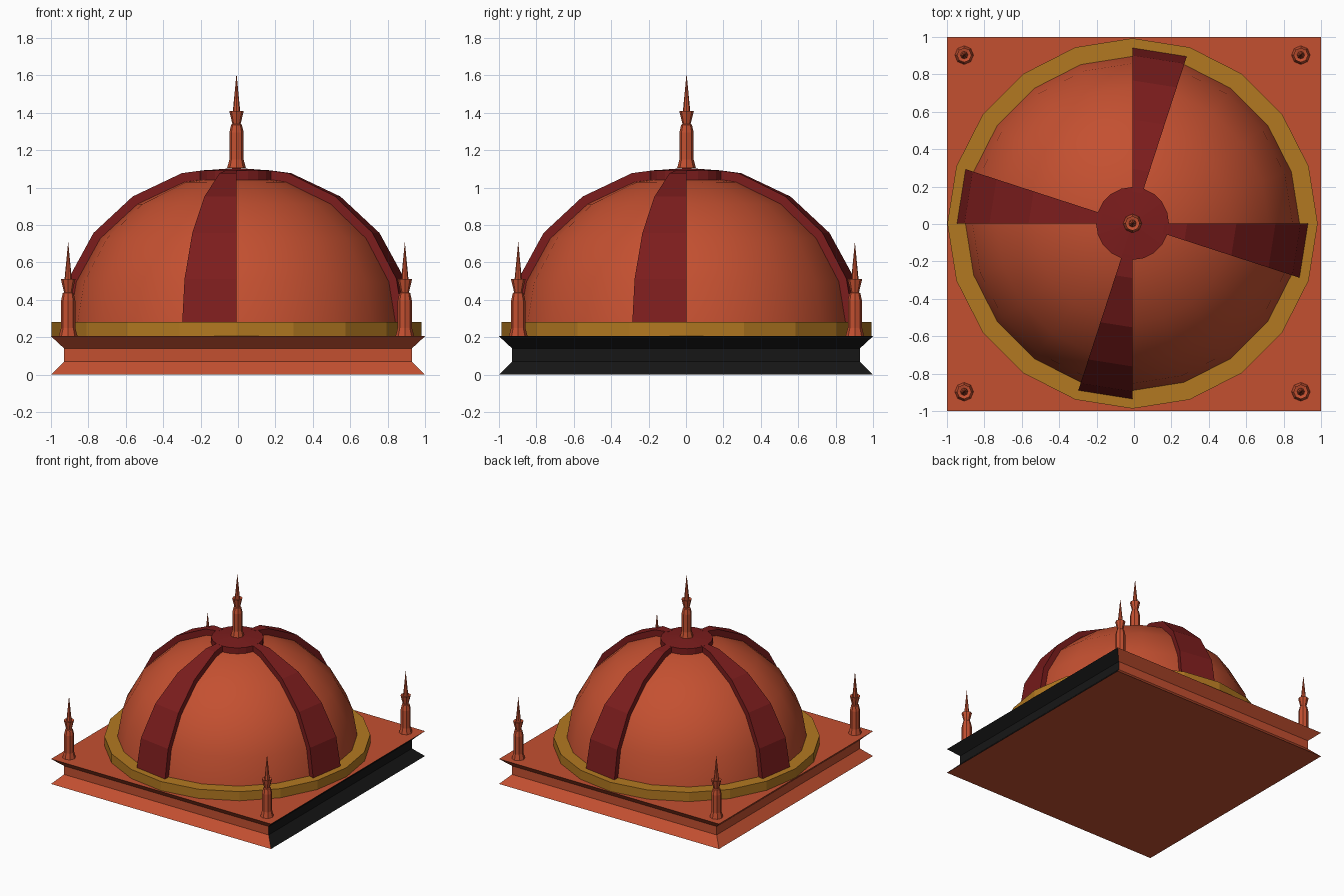
import bpy, bmesh
from math import sin, cos, pi, radians
from mathutils import Matrix, Vector

if "Cube" in bpy.data.objects:
    bpy.data.objects.remove(bpy.data.objects["Cube"])

CX, CY = -0.008, 0.003      # shared axis of the round parts
SEG = 20                    # sides of dome, ring and cap


def material(name, rgb):
    m = bpy.data.materials.new(name)
    m.diffuse_color = (*rgb, 1)
    m.use_nodes = True
    m.node_tree.nodes["Principled BSDF"].inputs["Base Color"].default_value = m.diffuse_color
    return m


TERRACOTTA = material("terracotta", (0.55, 0.08, 0.03))
DARK_RED = material("dark_red", (0.2, 0.012, 0.012))
GOLD = material("gold", (0.45, 0.19, 0.015))
BLACK = material("black", (0.008, 0.008, 0.008))


def finish(name, bm, mats, loc=(CX, CY, 0), smooth=None):
    bmesh.ops.remove_doubles(bm, verts=bm.verts, dist=1e-5)
    bmesh.ops.recalc_face_normals(bm, faces=bm.faces)
    me = bpy.data.meshes.new(name)
    bm.to_mesh(me)
    bm.free()
    for m in mats:
        me.materials.append(m)
    ob = bpy.data.objects.new(name, me)
    ob.location = loc
    bpy.context.collection.objects.link(ob)
    if smooth:
        bpy.ops.object.select_all(action='DESELECT')
        bpy.context.view_layer.objects.active = ob
        ob.select_set(True)
        bpy.ops.object.shade_smooth_by_angle(angle=radians(smooth))
    return ob


def lathe(profile, sides, start=0.0, closed=False):
    """Spin an (r, z) profile; r = 0 collapses to a pole."""
    bm = bmesh.new()
    pts = profile + profile[:1] if closed else profile
    rings = [[bm.verts.new((r * cos(start + 2 * pi * i / sides),
                            r * sin(start + 2 * pi * i / sides), z))
              for i in range(sides)] for r, z in pts]
    for a, b in zip(rings, rings[1:]):
        for i in range(sides):
            j = (i + 1) % sides
            bm.faces.new((a[i], a[j], b[j], b[i]))
    bmesh.ops.remove_doubles(bm, verts=bm.verts, dist=1e-5)
    return bm


def arc(radius, height, lat):
    return radius * cos(radians(lat)), 0.24 + height * sin(radians(lat))


# Square plinth with a waisted edge, black on the right side
k = 2 ** 0.5
bm = lathe([(0, 0), (k, 0), (0.93 * k, 0.07), (0.93 * k, 0.14), (k, 0.205), (0, 0.205)],
           4, pi / 4)
for f in bm.faces:
    c = f.calc_center_median()
    if c.x > 0.8 and abs(c.y) < 0.1:
        f.material_index = 1
finish("plinth", bm, [TERRACOTTA, BLACK], (0, 0, 0))

# Smooth dome
finish("dome", lathe([arc(0.9, 0.83, a) for a in range(0, 91, 18)], SEG),
       [TERRACOTTA], smooth=40)

# Gold ring around the dome foot
finish("foot_ring", lathe([(0.86, 0.2), (0.99, 0.2), (0.99, 0.28), (0.86, 0.28)],
                          SEG, closed=True), [GOLD])

# Four raised ribs, each one dome segment wide
levels = [(arc(0.945, 0.88, a), arc(0.89, 0.82, a)) for a in range(0, 73, 18)]
levels.append(((0.17, 1.093), (0.17, 1.03)))
for n in range(4):
    bm = bmesh.new()
    loops = []
    for (ro, zo), (ri, zi) in levels:
        a0 = n * pi / 2
        a1 = a0 - 2 * pi / SEG
        loops.append([bm.verts.new((r * cos(a), r * sin(a), z)) for r, z, a in
                      ((ro, zo, a0), (ro, zo, a1), (ri, zi, a1), (ri, zi, a0))])
    for p, q in zip(loops, loops[1:]):
        for i in range(4):
            j = (i + 1) % 4
            bm.faces.new((p[i], p[j], q[j], q[i]))
    bm.faces.new(loops[0])
    bm.faces.new(loops[-1])
    finish(f"rib_{n + 1}", bm, [DARK_RED])

# Round cap joining the ribs
finish("crown_cap", lathe([(0, 1.03), (0.195, 1.03), (0.195, 1.09), (0, 1.105)], SEG),
       [DARK_RED])

# Finials: one on the cap, one at each plinth corner
FINIAL = [(0, 0), (0.05, 0), (0.038, 0.045), (0.038, 0.19), (0.029, 0.23),
          (0.022, 0.235), (0.039, 0.305), (0.02, 0.3), (0, 0.505)]
spots = [("top_finial", 0, 0, 1.105)]
spots += [(f"corner_finial_{i + 1}", sx * 0.9, sy * 0.9, 0.205)
          for i, (sx, sy) in enumerate([(-1, -1), (1, -1), (1, 1), (-1, 1)])]
for name, x, y, z in spots:
    finish(name, lathe(FINIAL, 8), [TERRACOTTA], (CX + x, CY + y, z))
